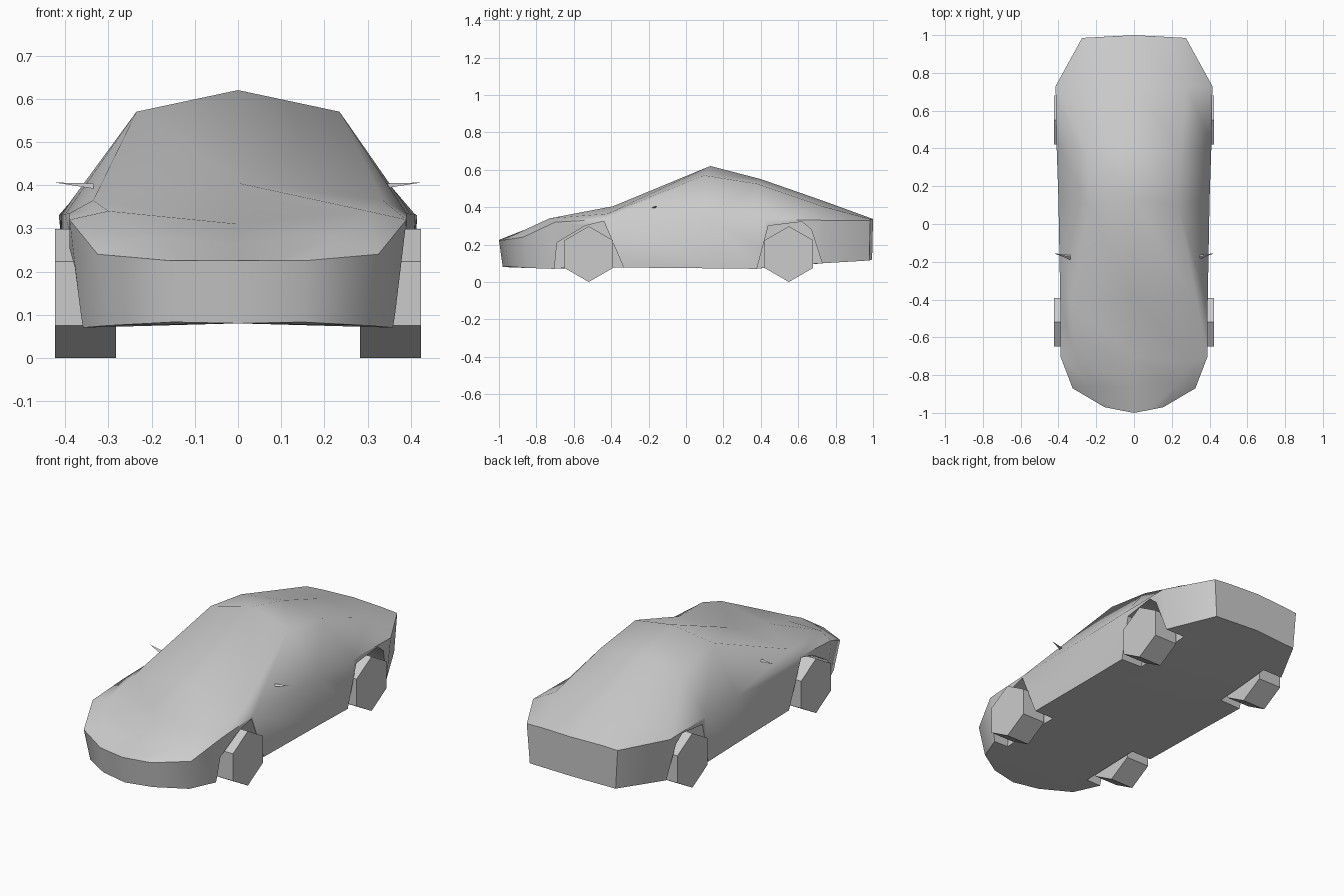
import bpy
import math

cube = bpy.data.objects.get("Cube")
if cube:
    bpy.data.objects.remove(cube)

grey = bpy.data.materials.new("plain_grey")
grey.use_nodes = True
grey.diffuse_color = (0.6, 0.6, 0.6, 1)
grey.node_tree.nodes["Principled BSDF"].inputs["Base Color"].default_value = (0.6, 0.6, 0.6, 1)


def add_mesh(name, verts, faces):
    mesh = bpy.data.meshes.new(name)
    mesh.from_pydata(verts, [], faces)
    mesh.materials.append(grey)
    obj = bpy.data.objects.new(name, mesh)
    bpy.context.collection.objects.link(obj)
    return obj


def select(obj):
    bpy.ops.object.select_all(action='DESELECT')
    obj.select_set(True)
    bpy.context.view_layer.objects.active = obj


def prism(name, profile, x0, x1):
    """Extrude a (y, z) profile along x."""
    n = len(profile)
    verts = [(x, y, z) for x in (x0, x1) for y, z in profile]
    faces = [tuple(reversed(range(n))), tuple(range(n, 2 * n))]
    faces += [(i, (i + 1) % n, n + (i + 1) % n, n + i) for i in range(n)]
    obj = add_mesh(name, verts, faces)
    select(obj)
    bpy.ops.object.mode_set(mode='EDIT')
    bpy.ops.mesh.select_all(action='SELECT')
    bpy.ops.mesh.normals_make_consistent(inside=False)
    bpy.ops.object.mode_set(mode='OBJECT')
    return obj


# Body: half sections from nose to tail
# each one is floor centre, sill, belt, shoulder, crest
sections = [
    [(0, -.98, .08), (.15, -.95, .083), (.155, -.97, .225), (.08, -.985, .225), (0, -1, .225)],
    [(0, -.86, .08), (.30, -.85, .075), (.325, -.87, .24), (.22, -.86, .28), (0, -.86, .265)],
    [(0, -.70, .08), (.36, -.70, .07), (.39, -.70, .32), (.30, -.73, .34), (0, -.70, .31)],
    [(0, -.40, .08), (.39, -.40, .078), (.39, -.43, .335), (.335, -.42, .365), (0, -.39, .405)],
    [(0, .13, .08), (.395, .13, .073), (.40, .13, .333), (.235, .10, .57), (0, .13, .62)],
    [(0, .40, .08), (.40, .40, .07), (.41, .42, .332), (.245, .38, .525), (0, .40, .55)],
    [(0, .73, .10), (.39, .73, .10), (.415, .73, .33), (.28, .73, .405), (0, .73, .435)],
    [(0, .995, .12), (.26, .98, .115), (.275, .985, .33), (.18, .99, .335), (0, 1, .337)],
]
verts = []
for s in sections:
    verts += s + [(-x, y, z) for x, y, z in s[3:0:-1]]
n = 8
faces = [tuple(range(n)), tuple(reversed(range(len(verts) - n, len(verts))))]
for r in range(len(sections) - 1):
    for i in range(n):
        a, b = r * n + i, r * n + (i + 1) % n
        faces.append((a, a + n, b + n, b))
body = add_mesh("body", verts, faces)
select(body)
bpy.ops.object.mode_set(mode='EDIT')
bpy.ops.mesh.select_all(action='SELECT')
bpy.ops.mesh.normals_make_consistent(inside=False)
bpy.ops.object.mode_set(mode='OBJECT')

# Wheel arches cut into both sides
arches = {
    "front_arch": [(-.71, 0), (-.69, .21), (-.54, .30), (-.44, .325), (-.30, 0)],
    "rear_arch": [(.36, 0), (.44, .30), (.62, .322), (.67, .28), (.76, 0)],
}
for name, profile in arches.items():
    for side in (1, -1):
        cutter = prism(name + "_cutter", profile, side * .27, side * .6)
        cutter.hide_render = True
        select(body)
        cut = body.modifiers.new(name, 'BOOLEAN')
        cut.operation = 'DIFFERENCE'
        cut.solver = 'EXACT'
        cut.object = cutter
        bpy.ops.object.modifier_apply(modifier=cut.name)
        bpy.data.objects.remove(cutter)
select(body)
bpy.ops.object.shade_smooth_by_angle(angle=math.radians(50))

# Six-sided wheels and blade mirrors
for side, label in ((1, "left"), (-1, "right")):
    for y, end in ((-.52, "front"), (.55, "rear")):
        hexagon = [(y + .149 * math.sin(k * math.pi / 3), .149 + .149 * math.cos(k * math.pi / 3))
                   for k in range(6)]
        prism(f"{end}_{label}_wheel", hexagon, side * .283, side * .424)
    root, tip = side * .335, side * .425
    add_mesh(f"{label}_mirror",
             [(root, -.19, .392), (root, -.175, .404), (tip, -.155, .406), (root, -.165, .394)],
             [(0, 1, 2), (1, 3, 2), (3, 0, 2), (0, 3, 1)])
